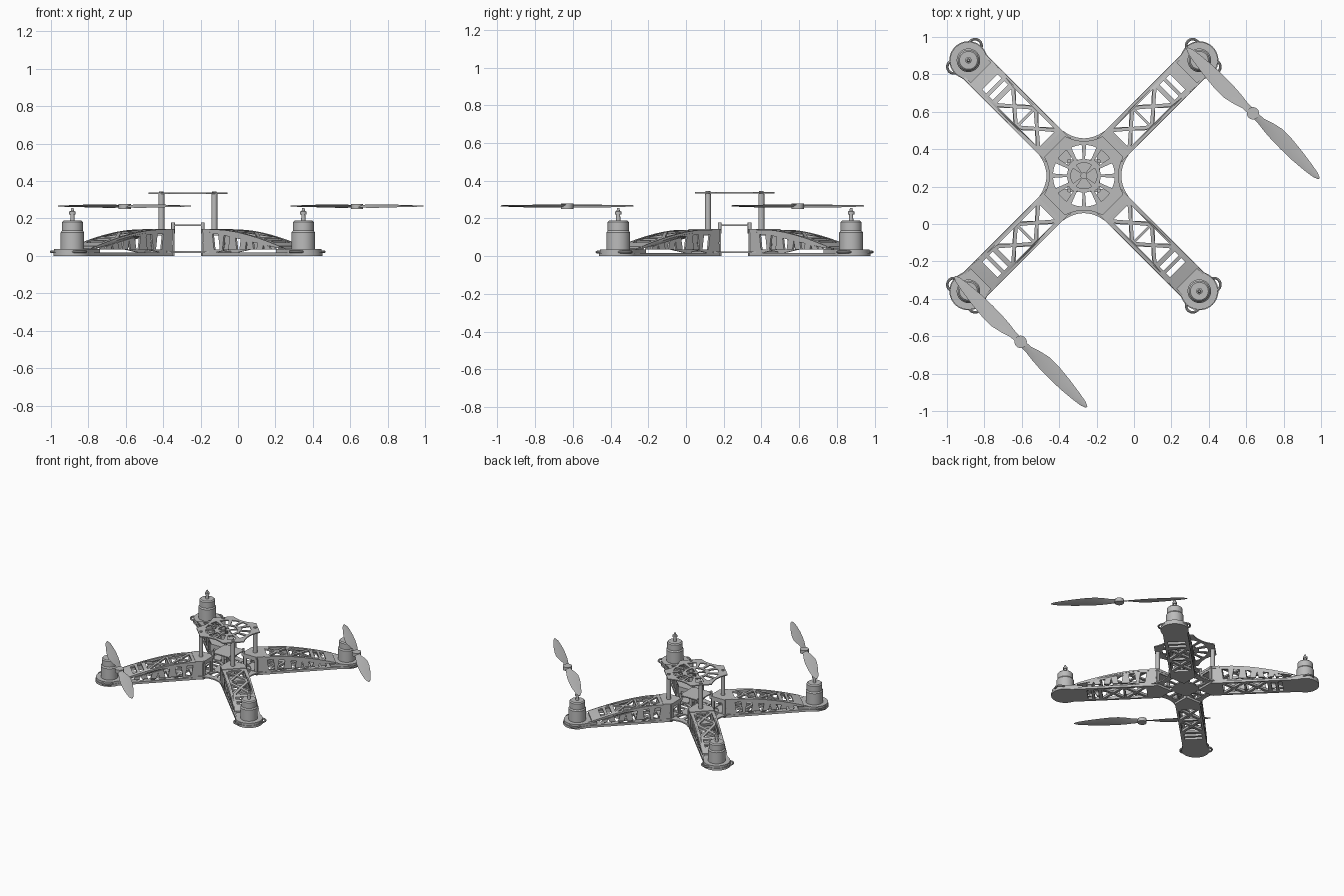
import bpy, bmesh, math
from mathutils import Matrix, Vector

if "Cube" in bpy.data.objects:
    bpy.data.objects.remove(bpy.data.objects["Cube"], do_unlink=True)

grey = bpy.data.materials.new("plain_grey")
grey.use_nodes = True
colour = (0.5, 0.5, 0.5, 1)
grey.diffuse_color = colour
grey.node_tree.nodes["Principled BSDF"].inputs["Base Color"].default_value = colour

HUB = Matrix.Translation((-0.268, 0.258, 0))
MOTOR_U = 0.873          # distance of a motor from the hub
HALF = 0.09              # half width of an arm
ARMS = [HUB @ Matrix.Rotation(math.radians(45 + 90 * k), 4, 'Z') for k in range(4)]
made = []


def place(name, mesh, matrices):
    """Put one mesh at several places."""
    if not mesh.materials:
        mesh.materials.append(grey)
    for m in matrices:
        ob = bpy.data.objects.new(name, mesh)
        ob.matrix_world = m
        bpy.context.collection.objects.link(ob)
        made.append(ob)


def plate(name, loops, z0, z1, bend=None):
    """Flat plate: first loop is the outline, the others are holes."""
    curve = bpy.data.curves.new(name, 'CURVE')
    curve.dimensions, curve.fill_mode = '2D', 'BOTH'
    curve.extrude = (z1 - z0) / 2
    for loop in loops:
        s = curve.splines.new('POLY')
        s.points.add(len(loop) - 1)
        for p, (x, y) in zip(s.points, loop):
            p.co = (x, y, 0, 1)
        s.use_cyclic_u = True
    tmp = bpy.data.objects.new(name + "_outline", curve)
    bpy.context.collection.objects.link(tmp)
    dg = bpy.context.evaluated_depsgraph_get()
    mesh = bpy.data.meshes.new_from_object(tmp.evaluated_get(dg))
    bpy.data.objects.remove(tmp, do_unlink=True)
    bm = bmesh.new()
    bm.from_mesh(mesh)
    bmesh.ops.remove_doubles(bm, verts=bm.verts, dist=1e-5)
    for v in bm.verts:
        v.co.z += (z0 + z1) / 2 + (bend(v.co.x) if bend else 0)
    bmesh.ops.recalc_face_normals(bm, faces=bm.faces)
    bm.to_mesh(mesh)
    bm.free()
    mesh.name = name
    return mesh


def lathe(name, profile, segs=32):
    bm = bmesh.new()
    vs = [bm.verts.new((r, 0, z)) for r, z in profile]
    es = [bm.edges.new(pair) for pair in zip(vs, vs[1:])]
    bmesh.ops.spin(bm, geom=vs + es, cent=(0, 0, 0), axis=(0, 0, 1),
                   angle=math.tau, steps=segs, use_duplicate=False)
    bmesh.ops.remove_doubles(bm, verts=bm.verts, dist=1e-5)
    bmesh.ops.recalc_face_normals(bm, faces=bm.faces)
    mesh = bpy.data.meshes.new(name)
    bm.to_mesh(mesh)
    bm.free()
    return mesh


def rod(name, r, z0, z1, segs=16):
    return lathe(name, [(0, z0), (r, z0), (r, z1), (0, z1)], segs)


def circle(cx, cy, r, a0=0, a1=360, n=24):
    return [(cx + r * math.cos(math.radians(a0 + (a1 - a0) * i / n)),
             cy + r * math.sin(math.radians(a0 + (a1 - a0) * i / n))) for i in range(n)]


def sector(r0, r1, a0, a1, n=5):
    ang = [math.radians(a0 + (a1 - a0) * i / n) for i in range(n + 1)]
    return [(r1 * math.cos(a), r1 * math.sin(a)) for a in ang] + \
           [(r0 * math.cos(a), r0 * math.sin(a)) for a in reversed(ang)]


def rect(u0, u1, v):
    return [(u0, -v), (u1, -v), (u1, v), (u0, v)]


def arch(u):
    return 0.14 - 0.1 * max(0, (u - 0.32) / 0.5) ** 1.6


# Lattice openings shared by the top and bottom of each arm
def lattice(h):
    holes = []
    for u0, u1 in ((0.27, 0.44), (0.44, 0.61)):
        c = Vector(((u0 + u1) / 2, 0))
        q = [Vector(p) for p in rect(u0, u1, h)]
        for i in range(4):
            tri = (q[i], q[(i + 1) % 4], c)
            mid = sum(tri, Vector((0, 0))) / 3
            holes.append([tuple(mid + (p - mid) * 0.74) for p in tri])
    return holes + [rect(0.63, 0.66, h * 0.8), rect(0.68, 0.71, h * 0.8)]


# Arm floor with a wedge at the hub and a round motor pad
wedge = [(0.10, 0), (0.10 + HALF, -HALF)]
floor = wedge + [(0.82, -HALF)] + circle(MOTOR_U, 0, 0.102, -110, 110) + \
    [(0.82, HALF), (0.10 + HALF, HALF)]
place("arm_floor", plate("arm_floor", [floor] + lattice(0.08), 0, 0.018), ARMS)
pad = [(0.74, -0.075)] + circle(MOTOR_U, 0, 0.098, -120, 120) + [(0.74, 0.075)]
place("motor_pad", plate("motor_pad", [pad], 0.01, 0.036), ARMS)

# Arched arm roof and solid inner deck
steps = [0.25 + 0.53 * i / 20 for i in range(21)]
roof = [(u, -HALF) for u in steps] + [(u, HALF) for u in reversed(steps)]
place("arm_roof", plate("arm_roof", [roof] + lattice(0.072), -0.012, 0, arch), ARMS)
deck = wedge + [(0.255, -HALF), (0.255, HALF), (0.10 + HALF, HALF)]
place("arm_deck", plate("arm_deck", [deck], 0.125, 0.144), ARMS)

# Side walls with upright windows under the arch
wall = [(0.19, 0)] + [(0.84, 0), (0.84, 0.03)] + \
    [(u, arch(u) - 0.002) for u in reversed(steps)] + [(0.19, 0.138), (0.205, 0.07)]
windows = []
for i in range(7):
    a = 0.285 + 0.064 * i
    b = a + 0.044
    lean = 0.012 * (1 if i % 2 else -1)
    windows.append([(a, 0.034), (b, 0.034),
                    (b + lean, arch(b + lean) - 0.024), (a + lean, arch(a + lean) - 0.024)])
wall_mesh = plate("arm_wall", [wall] + windows, -0.006, 0.006)
upright = Matrix.Rotation(math.pi / 2, 4, 'X')
for side in (-1, 1):
    off = Matrix.Translation((0, side * (HALF - 0.008), 0))
    place("arm_wall", wall_mesh, [m @ off @ upright for m in ARMS])

# Inner wedge walls facing the gaps between the arms
inner = [(0.01, 0), (0.13, 0), (0.13, 0.14), (0.01, 0.14)]
opening = [(0.035, 0.03), (0.105, 0.03), (0.105, 0.11), (0.035, 0.11)]
inner_mesh = plate("inner_wall", [inner, opening], -0.004, 0.004)
tip = Matrix.Translation((0.108, 0, 0))
for side in (-1, 1):
    turn = Matrix.Rotation(side * math.pi / 4, 4, 'Z')
    place("inner_wall", inner_mesh, [m @ tip @ turn @ upright for m in ARMS])

# Bumper loops beside each motor
bm = bmesh.new()
ring = lathe("bumper_loop", circle(0.035, 0.022, 0.007, n=8) + [(0.042, 0.022)], 24)
bm.free()
for side in (-1, 1):
    place("bumper_loop", ring,
          [m @ Matrix.Translation((MOTOR_U + 0.03, side * 0.08, 0)) for m in ARMS])

# Motors with shaft and nut
motor = lathe("motor", [(0, 0.03), (0.063, 0.03), (0.063, 0.125), (0.056, 0.135),
                        (0.056, 0.18), (0.048, 0.188), (0.012, 0.188), (0.01, 0.222),
                        (0.017, 0.222), (0.017, 0.236), (0.009, 0.24),
                        (0.006, 0.255), (0, 0.255)])
place("motor", motor, [m @ Matrix.Translation((MOTOR_U, 0, 0)) for m in ARMS])


# Hub plates with four concave sides
def star(a, b, mid):
    pts = []
    for k in range(4):
        r = Matrix.Rotation(math.pi / 2 * k, 2)
        for i in range(13):
            x = b * (1 - i / 6)
            pts.append(tuple(r @ Vector((x, mid + (a - mid) * (x / b) ** 2))))
    return pts


vents = []
for k in range(4):
    d = 90 * k
    vents += [sector(0.09, 0.165, d + 4, d + 24), sector(0.09, 0.165, d - 24, d - 4),
              sector(0.10, 0.165, d + 34, d + 56)]
quadrants = [sector(0.018, 0.07, 90 * k + 55, 90 * k + 125) for k in range(4)]
place("bottom_plate", plate("bottom_plate", [star(0.24, 0.112, 0.2)] + vents, 0.016, 0.026), [HUB])
place("top_plate", plate("top_plate", [star(0.211, 0.1, 0.185)] + vents + quadrants,
                         0.331, 0.339), [HUB])
place("middle_plate", plate("middle_plate", [star(0.088, 0.075, 0.085)], 0.16, 0.168), [HUB])

# Screws for the middle plate and posts for the top plate
place("plate_screw", rod("plate_screw", 0.01, 0.12, 0.178),
      [m @ Matrix.Translation((0.112, 0, 0)) for m in ARMS])
post = lathe("post", [(0, 0.13), (0.016, 0.13), (0.016, 0.33), (0.012, 0.33),
                      (0.012, 0.345), (0, 0.345)], 16)
place("post", post, [m @ Matrix.Translation((0.2, 0, 0)) for m in ARMS])

# Propellers: station, leading edge, trailing edge, tilt of the blade
stations = [(0.0, 0.018, -0.018, 0.006), (0.06, 0.02, -0.02, 0.008), (0.11, 0.036, -0.027, 0.009),
            (0.17, 0.049, -0.032, 0.009), (0.24, 0.048, -0.034, 0.008),
            (0.33, 0.038, -0.033, 0.006), (0.42, 0.024, -0.026, 0.004),
            (0.47, 0.014, -0.019, 0.002), (0.497, 0.002, -0.008, 0.001)]
bm = bmesh.new()
for sign in (1, -1):
    rows = []
    for s, lead, trail, tilt in stations:
        rows.append([bm.verts.new((sign * s, sign * y, z)) for y, z in
                     ((lead, tilt), ((lead + trail) / 2, 0.004), (trail, -tilt),
                      ((lead + trail) / 2, -0.003))])
    for p, q in zip(rows, rows[1:]):
        for i in range(4):
            j = (i + 1) % 4
            bm.faces.new((p[i], p[j], q[j], q[i]))
    bm.faces.new(rows[-1])
bmesh.ops.recalc_face_normals(bm, faces=bm.faces)
blades = bpy.data.meshes.new("propeller_blades")
bm.to_mesh(blades)
bm.free()
spots = [Matrix.Translation((x, y, 0.266)) @ Matrix.Rotation(math.radians(-44.3), 4, 'Z')
         for x, y in ((0.636, 0.592), (-0.606, -0.63))]
place("propeller_blades", blades, spots)
place("propeller_hub", rod("propeller_hub", 0.033, -0.016, 0.012, 24), spots)

# Smooth round parts, keep sharp edges
for ob in bpy.context.view_layer.objects:
    ob.select_set(ob in made)
bpy.context.view_layer.objects.active = made[0]
bpy.ops.object.shade_smooth_by_angle(angle=math.radians(30))
